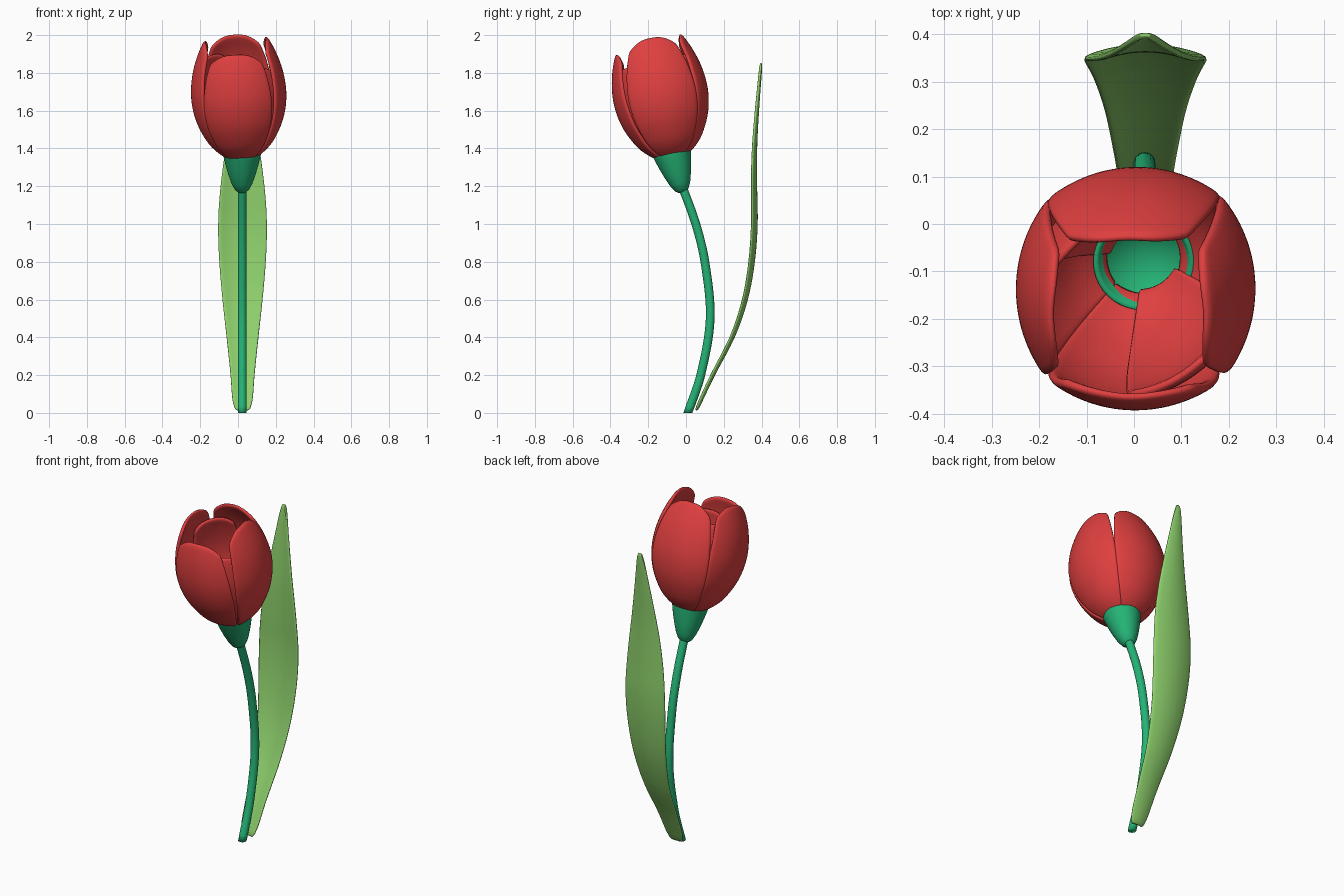
import bpy, bmesh, math
from mathutils import Vector

if "Cube" in bpy.data.objects:
    bpy.data.objects.remove(bpy.data.objects["Cube"])


def material(name, rgb):
    m = bpy.data.materials.new(name)
    m.diffuse_color = (*rgb, 1)
    m.use_nodes = True
    m.node_tree.nodes["Principled BSDF"].inputs["Base Color"].default_value = m.diffuse_color
    return m


RED = material("petal red", (0.74, 0.05, 0.05))
GREEN = material("stem green", (0.018, 0.45, 0.18))
LEAF = material("leaf green", (0.27, 0.63, 0.15))


def spline(pts, x):
    """Smooth interpolation through (x, value) points."""
    def slope(i):
        a, b = pts[max(i - 1, 0)], pts[min(i + 1, len(pts) - 1)]
        return (b[1] - a[1]) / (b[0] - a[0])
    x = min(max(x, pts[0][0]), pts[-1][0])
    i = 0
    while i < len(pts) - 2 and x > pts[i + 1][0]:
        i += 1
    (x0, y0), (x1, y1) = pts[i], pts[i + 1]
    d = x1 - x0
    t = (x - x0) / d
    return (y0 * (1 + 2 * t) * (1 - t) ** 2 + slope(i) * d * t * (1 - t) ** 2
            + y1 * t * t * (3 - 2 * t) + slope(i + 1) * d * t * t * (t - 1))


def sheet(name, fn, nu, nv, mat, thickness=0):
    """Grid surface fn(u, v), u and v in 0..1, optionally thickened and rounded."""
    bm = bmesh.new()
    g = [[bm.verts.new(fn(i / nu, j / nv)) for i in range(nu + 1)] for j in range(nv + 1)]
    for j in range(nv):
        for i in range(nu):
            bm.faces.new((g[j][i], g[j][i + 1], g[j + 1][i + 1], g[j + 1][i]))
    bmesh.ops.remove_doubles(bm, verts=bm.verts, dist=1e-5)
    bmesh.ops.recalc_face_normals(bm, faces=bm.faces)
    me = bpy.data.meshes.new(name)
    bm.to_mesh(me)
    bm.free()
    me.materials.append(mat)
    for p in me.polygons:
        p.use_smooth = True
    ob = bpy.data.objects.new(name, me)
    bpy.context.collection.objects.link(ob)
    if thickness:
        s = ob.modifiers.new("thickness", 'SOLIDIFY')
        s.thickness, s.offset = thickness, 0
        b = ob.modifiers.new("rounding", 'SUBSURF')
        b.levels = b.render_levels = 1
    return ob


def frame(axis):
    w = Vector(axis).normalized()
    u = Vector((0, 1, 0)).cross(w).normalized()
    return u, w.cross(u), w


# Stem: bowed round tube
STEM = [(0, 0.01), (0.2, 0.078), (0.5, 0.128), (0.8, 0.10), (1.0, 0.052), (1.2, -0.02)]


def stem(u, v):
    a, z = u * math.tau, v * 1.2
    dy = (spline(STEM, z + 0.01) - spline(STEM, z - 0.01)) / 0.02 if 0.01 < z < 1.19 else 0
    n = Vector((0, 1, -dy)).normalized()
    return Vector((0.022, spline(STEM, z), z)) + 0.023 * (math.cos(a) * Vector((1, 0, 0)) + math.sin(a) * n)


stem_ob = sheet("stem", stem, 20, 40, GREEN)
bm = bmesh.new()
bm.from_mesh(stem_ob.data)
bmesh.ops.holes_fill(bm, edges=[e for e in bm.edges if e.is_boundary])
bm.to_mesh(stem_ob.data)
bm.free()

# Calyx: tilted cup under the petals, with an inner floor
CUP = [(0, 0), (0.022, 0.002), (0.038, 0.015), (0.056, 0.05), (0.073, 0.1), (0.087, 0.15),
       (0.099, 0.2), (0.107, 0.238), (0.104, 0.244), (0.094, 0.238), (0.08, 0.19), (0, 0.18)]
CU, CV, CW = frame((0, -0.26, 0.97))


def calyx(u, v):
    a = u * math.tau
    r, h = CUP[round(v * (len(CUP) - 1))]
    return Vector((0.021, -0.018, 1.168)) + r * (math.cos(a) * CU + math.sin(a) * CV) + h * CW


sheet("calyx", calyx, 40, len(CUP) - 1, GREEN)

# Petals: patches of a tilted egg shape
EGG = [(0, 0.075), (0.05, 0.138), (0.1, 0.175), (0.2, 0.222), (0.32, 0.243), (0.44, 0.232),
       (0.54, 0.202), (0.64, 0.155)]
PU, PV, PW = frame((-0.05, -0.2, 1))


def petal(name, azimuth, height, half_angle=46, scale=1.0):
    def fn(u, v):
        s = u * 2 - 1
        a = math.radians(azimuth + s * half_angle * (1 - 0.14 * v ** 3))
        h = height * v * (1 - 0.09 * abs(s) ** 3 * v)
        r = spline(EGG, h) * scale * (1 + 0.05 * s * s)
        return Vector((0.02, -0.07, 1.36)) + r * (math.cos(a) * PU + math.sin(a) * PV) + h * PW
    sheet(name, fn, 16, 18, RED, 0.02)


petal("front_petal", -92, 0.585)
petal("right_petal", 2, 0.63)
petal("back_petal", 91, 0.625)
petal("left_petal", 179, 0.625)
petal("inner_front_petal", -58, 0.5, 40, 0.86)
petal("inner_back_petal", 135, 0.53, 38, 0.86)

# Leaf: long cupped blade behind the stem
LEAF_Y = [(0, 0.045), (0.2, 0.14), (0.4, 0.245), (0.6, 0.315), (0.8, 0.352), (1.0, 0.367),
          (1.2, 0.364), (1.4, 0.364), (1.6, 0.374), (1.86, 0.393)]
LEAF_W = [(0, 0.03), (0.04, 0.05), (0.2, 0.064), (0.4, 0.085), (0.6, 0.107), (0.8, 0.124),
          (0.95, 0.13), (1.1, 0.126), (1.3, 0.105), (1.5, 0.073), (1.7, 0.04), (1.82, 0.02), (1.86, 0.008)]


def leaf(u, v):
    s, z = u * 2 - 1, 0.012 + 1.843 * v
    w = spline(LEAF_W, z)
    return Vector((0.024 + s * w, spline(LEAF_Y, z) + 0.006 - 0.2 * w * s * s, z))


sheet("leaf", leaf, 10, 40, LEAF, 0.014)
